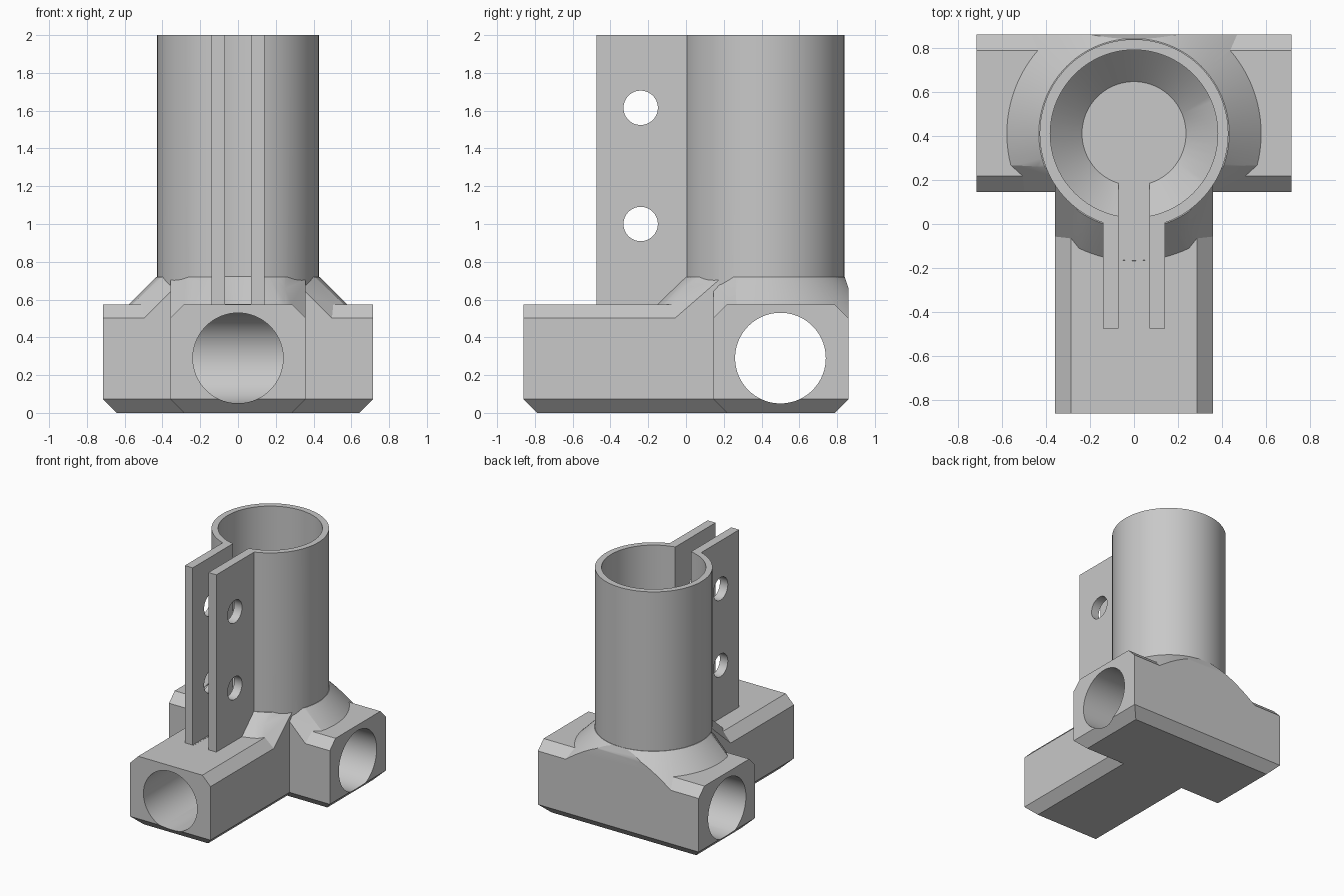
import bpy, bmesh, math
from mathutils import Matrix, Vector

if "Cube" in bpy.data.objects:
    bpy.data.objects.remove(bpy.data.objects["Cube"])

SEG = 96
TUBE_Y = 0.41          # centre line of the upright tube
BORE_Z = 0.29          # height of the horizontal bores

grey = bpy.data.materials.new("plain grey")
grey.diffuse_color = (0.58, 0.58, 0.58, 1)
grey.use_nodes = True
grey.node_tree.nodes["Principled BSDF"].inputs["Base Color"].default_value = grey.diffuse_color


def finish(bm, name):
    bmesh.ops.recalc_face_normals(bm, faces=bm.faces)
    me = bpy.data.meshes.new(name)
    bm.to_mesh(me)
    bm.free()
    ob = bpy.data.objects.new(name, me)
    bpy.context.collection.objects.link(ob)
    return ob


def clip(bm, point, normal):
    """Cut a convex solid by a plane, drop the side the normal points to, cap it."""
    cut = bmesh.ops.bisect_plane(bm, geom=bm.verts[:] + bm.edges[:] + bm.faces[:], dist=1e-5,
                                 plane_co=point, plane_no=Vector(normal).normalized(),
                                 clear_outer=True)
    edges = [e for e in cut["geom_cut"] if isinstance(e, bmesh.types.BMEdge)]
    open_edges = [e for e in edges if e.is_valid and e.is_boundary]
    if open_edges:
        bmesh.ops.holes_fill(bm, edges=open_edges, sides=0)


def box(name, lo, hi, cuts=()):
    bm = bmesh.new()
    bmesh.ops.create_cube(bm, size=1)
    for v in bm.verts:
        v.co = [lo[i] + (v.co[i] + 0.5) * (hi[i] - lo[i]) for i in range(3)]
    for point, normal in cuts:
        clip(bm, point, normal)
    return finish(bm, name)


def cone(name, r0, r1, z0, z1, cuts=()):
    bm = bmesh.new()
    bmesh.ops.create_cone(bm, cap_ends=True, segments=SEG, radius1=r0, radius2=r1, depth=z1 - z0,
                          matrix=Matrix.Translation((0, TUBE_Y, (z0 + z1) / 2)))
    for point, normal in cuts:
        clip(bm, point, normal)
    return finish(bm, name)


def rod(name, axis, centre, radius, length, seg=SEG):
    bm = bmesh.new()
    rot = Matrix.Rotation(math.pi / 2, 4, "Y" if axis == "X" else "X")
    bmesh.ops.create_cone(bm, cap_ends=True, segments=seg, radius1=radius, radius2=radius,
                          depth=length, matrix=Matrix.Translation(centre) @ rot)
    return finish(bm, name)


def boolean(target, other, operation):
    mod = target.modifiers.new("join", "BOOLEAN")
    mod.operation, mod.solver, mod.object = operation, "EXACT", other
    bpy.context.view_layer.objects.active = target
    bpy.ops.object.modifier_apply(modifier=mod.name)
    bpy.data.objects.remove(other, do_unlink=True)


# Cross arm along x: chamfered long edges, bottom chamfer on the ends
C = 0.0725
cross_cuts = [((0, 0.145 + C, 0.575), (0, -1, 1)), ((0, 0.86 - C, 0.575), (0, 1, 1)),
              ((0, 0.145 + C, 0), (0, -1, -1)), ((0, 0.86 - C, 0), (0, 1, -1)),
              ((0.715 - C, 0, 0), (1, 0, -1)), ((C - 0.715, 0, 0), (-1, 0, -1))]
body = box("tube_connector", (-0.715, 0.145, 0), (0.715, 0.86, 0.575), cross_cuts)

# Front arm along y
front_cuts = [((s * (0.3575 - C), 0, z), (s, 0, n))
              for s in (-1, 1) for z, n in ((0.575, 1), (0, -1))]
front_cuts.append(((0, C - 0.86, 0), (0, -1, -1)))
boolean(body, box("front_arm", (-0.3575, -0.86, 0), (0.3575, 0.5, 0.575), front_cuts), "UNION")

# Conical collar, trimmed to each arm with sloping chamfers along the trimmed sides
collar = (0.702, 0.432, 0.45, 0.72)
cross_trim = [((0, 0.145, 0), (0, -1, 0)), ((0, 0.86, 0), (0, 1, 0)),
              ((0, 0.86, 0.66), (0, 3, 1))]
front_trim = [((0, 0.5, 0), (0, 1, 0))]
for s in (-1, 1):
    cross_trim.append(((s * 0.5, 0.145, 0.5), (s, -1.1, 1)))
    front_trim.append(((s * 0.3575, 0, 0), (s, 0, 0)))
    front_trim.append(((s * 0.3575, -0.06, 0.5), (s * 1.1, -0.87, 1)))
boolean(body, cone("cross_collar", *collar, cross_trim), "UNION")
boolean(body, cone("front_collar", *collar, front_trim), "UNION")

# Upright tube and the two clamp plates
boolean(body, cone("upright_tube", 0.428, 0.428, 0.5, 2.0), "UNION")
for side, x in (("left", -0.14), ("right", 0.06)):
    boolean(body, box(side + "_clamp_plate", (x, -0.475, 0.5), (x + 0.08, 0.15, 2.0)), "UNION")

# Tube cavity with a funnel floor, and the clamp slot
boolean(body, cone("cavity", 0.38, 0.38, 0.72, 2.1), "DIFFERENCE")
boolean(body, cone("funnel", 0.236, 0.381, 0.576, 0.721), "DIFFERENCE")
boolean(body, box("slot", (-0.07, -1, 0.576), (0.07, TUBE_Y, 2.1)), "DIFFERENCE")

# Horizontal bores and the bolt holes
boolean(body, rod("cross_bore", "X", (0, 0.5, BORE_Z), 0.24, 2), "DIFFERENCE")
boolean(body, rod("front_bore", "Y", (0, -0.25, BORE_Z), 0.239, 1.5), "DIFFERENCE")
for z in (1.0, 1.615):
    boolean(body, rod("bolt_hole", "X", (0, -0.24, z), 0.091, 1, 48), "DIFFERENCE")

# Finish
body.data.materials.clear()
body.data.materials.append(grey)
for p in body.data.polygons:
    p.material_index = 0
bpy.ops.object.select_all(action="DESELECT")
body.select_set(True)
bpy.context.view_layer.objects.active = body
bpy.ops.object.shade_smooth_by_angle(angle=math.radians(25))
